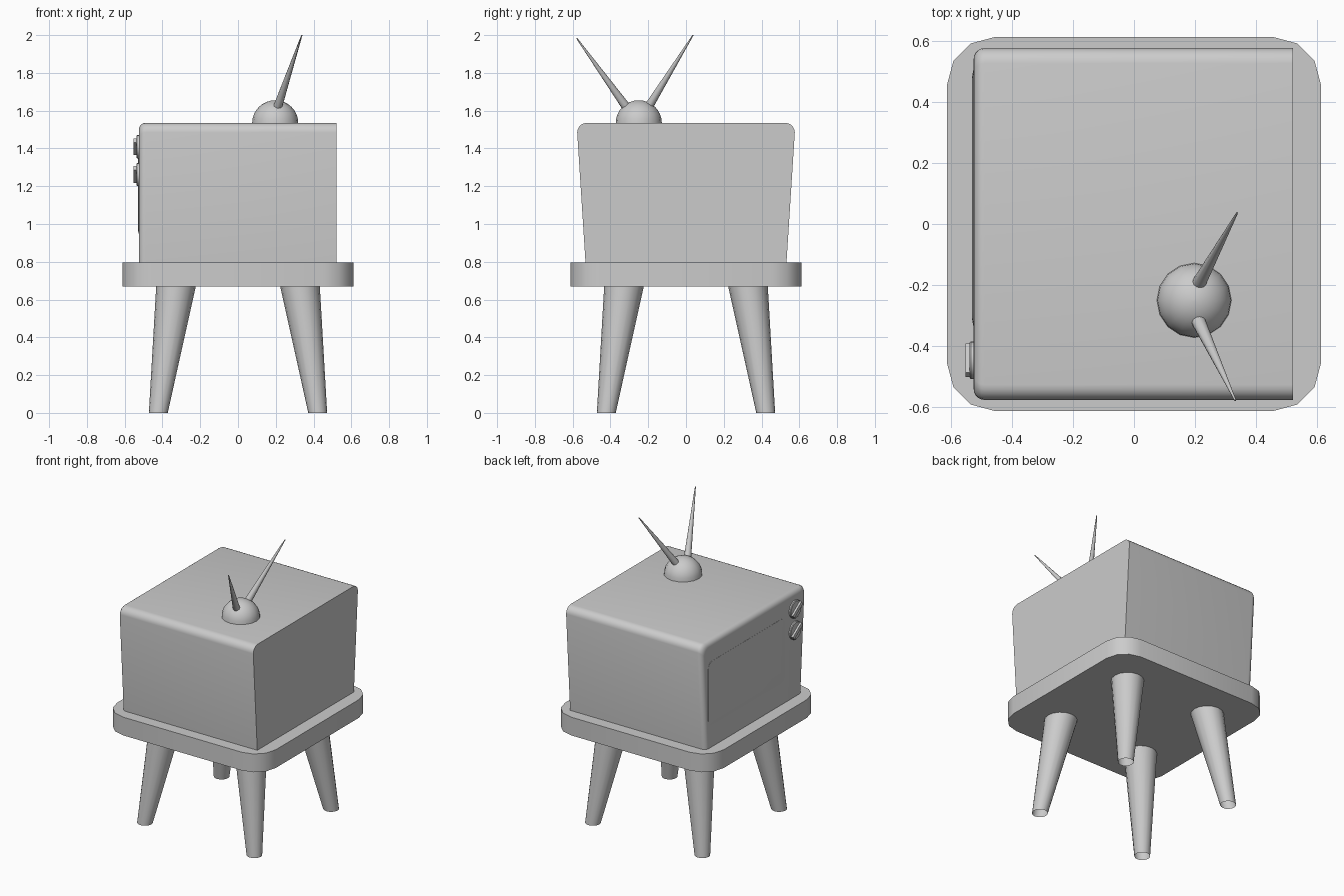
import bpy, bmesh, math
from mathutils import Vector, Matrix

if "Cube" in bpy.data.objects:
    bpy.data.objects.remove(bpy.data.objects["Cube"])


def finish(name, bm, angle=35):
    bmesh.ops.recalc_face_normals(bm, faces=bm.faces)
    me = bpy.data.meshes.new(name)
    bm.to_mesh(me)
    bm.free()
    ob = bpy.data.objects.new(name, me)
    bpy.context.collection.objects.link(ob)
    bpy.ops.object.select_all(action='DESELECT')
    ob.select_set(True)
    bpy.context.view_layer.objects.active = ob
    bpy.ops.object.shade_smooth_by_angle(angle=math.radians(angle))
    return ob


def loft(name, rings, cap_start=True, cap_end=True):
    """Skin a list of equally sized point rings."""
    bm = bmesh.new()
    vs = [[bm.verts.new(p) for p in r] for r in rings]
    for a, b in zip(vs, vs[1:]):
        for i in range(len(a)):
            j = (i + 1) % len(a)
            bm.faces.new((a[i], a[j], b[j], b[i]))
    if cap_start:
        bm.faces.new(vs[0])
    if cap_end:
        bm.faces.new(vs[-1])
    return finish(name, bm)


def rounded_rect(hw, hh, r, seg):
    pts = []
    for k, (sx, sy) in enumerate([(1, 1), (-1, 1), (-1, -1), (1, -1)]):
        for i in range(seg + 1):
            a = math.pi / 2 * (k + i / seg)
            pts.append((sx * (hw - r) + r * math.cos(a), sy * (hh - r) + r * math.sin(a)))
    return pts


def circle(c, r, n=16, axis=(0, 0, 1)):
    q = Vector((0, 0, 1)).rotation_difference(Vector(axis))
    return [Vector(c) + q @ Vector((r * math.cos(2 * math.pi * i / n),
                                    r * math.sin(2 * math.pi * i / n), 0)) for i in range(n)]


# Table top
top = rounded_rect(0.612, 0.612, 0.155, 3)
loft("table_top", [[(x, y, z) for x, y in top] for z in (0.67, 0.797)])

# Splayed legs, open at the foot
for sx, sy, name in [(-1, -1, "front_left_leg"), (1, -1, "front_right_leg"),
                     (-1, 1, "back_left_leg"), (1, 1, "back_right_leg")]:
    loft(name, [circle((sx * 0.422, sy * 0.422, 0), 0.05),
                circle((sx * 0.328, sy * 0.328, 0.672), 0.105)], cap_start=False)

# Cabinet: flared section, rounded along the top and round the screen side
R = 0.05
section = [(-0.532, 0), (0.532, 0)]
for cy, start in ((0.576 - R, 0), (R - 0.576, 90)):
    for i in range(6):
        a = math.radians(start + 18 * i)
        section.append((cy + R * math.cos(a), 0.738 - R + R * math.sin(a)))
rings = []
for i in range(6):
    a = math.radians(18 * i)
    inset = 0.035 * (1 - math.sin(a))
    x = -0.525 + 0.035 * (1 - math.cos(a))
    rings.append([(x, y * (1 - inset / 0.575), 0.797 + z * (1 - inset / 0.738)) for y, z in section])
rings.append([(0.521, y, 0.797 + z) for y, z in section])
loft("cabinet", rings)

# Screen panel with a sloped rim
loft("screen", [[(x, 0.085 + y, 1.172 + z) for y, z in rounded_rect(0.42 - d, 0.222 - d, 0.04, 4)]
                for x, d in ((-0.515, 0), (-0.526, 0), (-0.530, 0.022))])

# Two dial knobs, each with a raised grip bar
for name, z in (("upper_knob", 1.41), ("lower_knob", 1.262)):
    loft(name, [circle((x, -0.446, z), r, 16, (-1, 0, 0))
                for x, r in ((-0.515, 0.062), (-0.534, 0.062), (-0.538, 0.057))])
    bm = bmesh.new()
    m = (Matrix.Translation((-0.542, -0.446, z)) @ Matrix.Rotation(math.radians(-35), 4, 'X')
         @ Matrix.Diagonal((0.02, 0.116, 0.026, 1)))
    bmesh.ops.create_cube(bm, size=1, matrix=m)
    finish(name + "_grip", bm)

# Aerial dome
loft("aerial_dome", [circle((0.197, -0.25, 1.535 + 0.12 * math.sin(a)), 0.122 * math.cos(a))
                     for a in [math.radians(11.25 * i) for i in range(8)] + [math.radians(88)]])

# Two tapered aerial rods
for name, foot, tip in (("back_aerial", (0.2, -0.217, 1.59), (0.338, 0.037, 2.0)),
                        ("front_aerial", (0.2, -0.295, 1.59), (0.332, -0.578, 1.983))):
    d = Vector(tip) - Vector(foot)
    loft(name, [circle(foot, 0.025, 12, d), circle(tip, 0.003, 12, d)])
